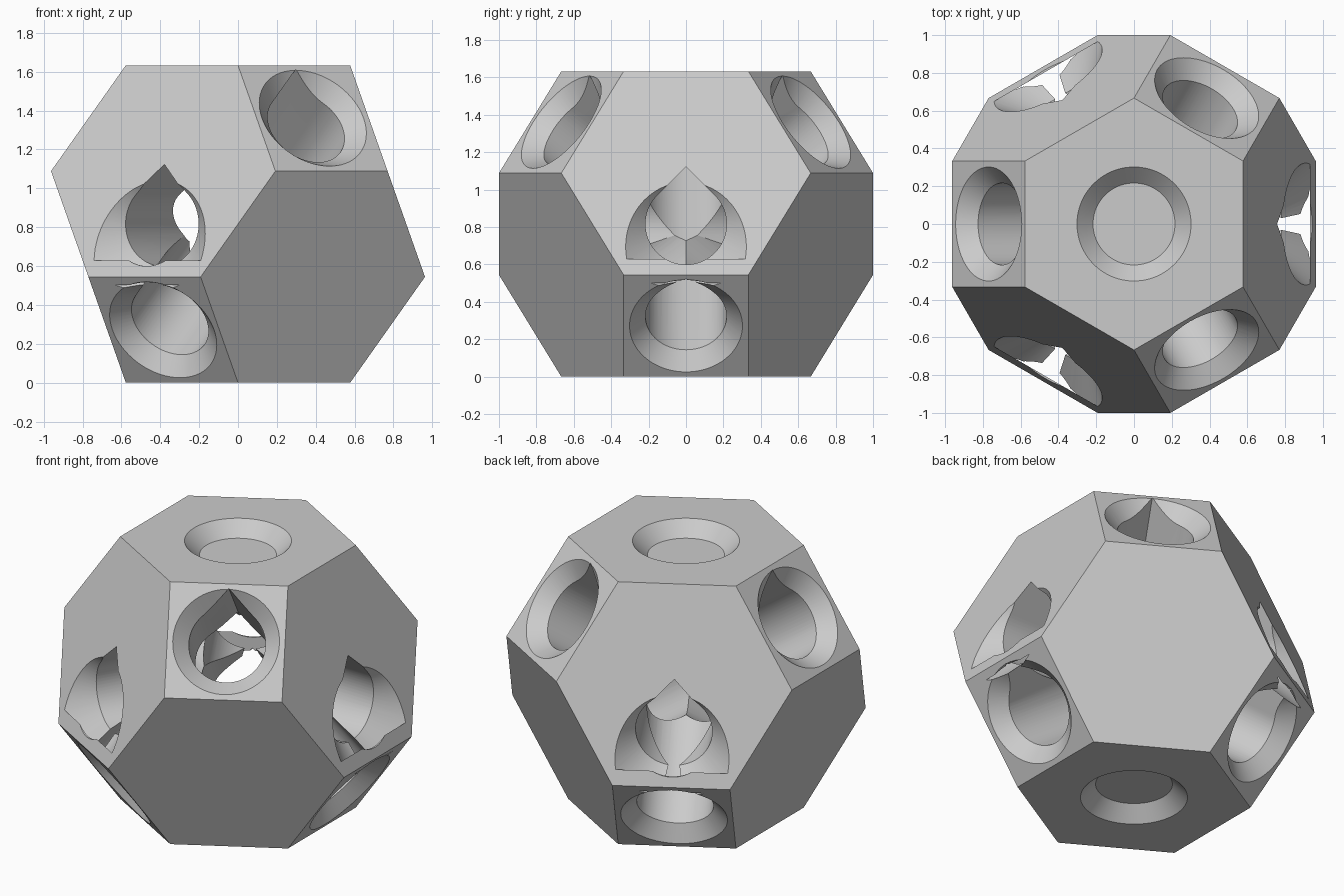
import bpy, bmesh, math
from itertools import permutations
from mathutils import Vector, Matrix

if "Cube" in bpy.data.objects:
    bpy.data.objects.remove(bpy.data.objects["Cube"])

EDGE = 2 / 3                       # edge length of the solid
MID = EDGE * math.sqrt(6) / 2      # half height, also hexagon face distance
SQUARE = EDGE * math.sqrt(2)       # square face distance
R, DEPTH, OVER = 0.217, 0.085, 0.066
CENTRE = Vector((0, 0, MID))
UP = Vector((0, 0, 1))

grey = bpy.data.materials.new("plain grey")
grey.diffuse_color = (0.6, 0.6, 0.6, 1)
grey.use_nodes = True
grey.node_tree.nodes["Principled BSDF"].inputs["Base Color"].default_value = grey.diffuse_color

cutters = bpy.data.collections.new("cutters")
bpy.context.scene.collection.children.link(cutters)


def make_object(name, bm, collection):
    bmesh.ops.recalc_face_normals(bm, faces=bm.faces)
    mesh = bpy.data.meshes.new(name)
    bm.to_mesh(mesh)
    bm.free()
    mesh.materials.append(grey)
    obj = bpy.data.objects.new(name, mesh)
    collection.objects.link(obj)
    return obj


def frame(n, up):
    """Matrix whose local z is the hole axis and local y is its upward side."""
    side = up.cross(n).normalized()
    top = n.cross(side)
    m = Matrix((side, top, n)).transposed().to_4x4()
    m.translation = CENTRE
    return m


def loft(name, rings, matrix):
    """Closed cutter between two matching rings."""
    bm = bmesh.new()
    a, b = [[bm.verts.new(matrix @ Vector(p)) for p in ring] for ring in rings]
    for i in range(len(a)):
        j = (i + 1) % len(a)
        bm.faces.new((a[i], a[j], b[j], b[i]))
    bm.faces.new(a[::-1])
    bm.faces.new(b)
    make_object(name, bm, cutters).hide_render = True


def circle(r, z, n=70):
    return [(r * math.cos(math.tau * i / n + 0.013), r * math.sin(math.tau * i / n + 0.013), z)
            for i in range(n)]


def teardrop(z, n=54):
    """Round hole with a pointed 45 degree roof."""
    angles = [math.radians(135 + 270 * i / n) for i in range(n + 1)]
    pts = [(R * math.cos(a), R * math.sin(a), z) for a in angles]
    return pts + [(0, R * math.sqrt(2), z)]


def bore(n, z0, z1):
    loft("bore_cutter", (teardrop(z0), teardrop(z1)), frame(n, UP))


def countersink(n, distance, up=UP, inset=0.04):
    """Conical recess, widening outwards at 45 degrees through the face."""
    rings = (circle(R - inset, distance - DEPTH - inset),
             circle(R + DEPTH + OVER, distance + OVER))
    loft("countersink_cutter", rings, frame(n, up))


# Truncated octahedron standing on a hexagon
z_axis = Vector((1, 1, 1)).normalized()
x_axis = Vector((-2, 1, 1)).normalized()
turn = Matrix((x_axis, z_axis.cross(x_axis), z_axis))
corners = {p for s in (1, -1) for t in (1, -1) for p in permutations((0, s, 2 * t))}
bm = bmesh.new()
for p in sorted(corners):
    bm.verts.new(turn @ Vector(p) * EDGE / math.sqrt(2) + CENTRE)
bmesh.ops.convex_hull(bm, input=bm.verts)
bmesh.ops.dissolve_limit(bm, angle_limit=0.02, verts=bm.verts, edges=bm.edges)
body = make_object("connector_body", bm, bpy.context.scene.collection)

# Shallow recesses in the top and bottom
for n in (UP, -UP):
    countersink(n, MID, Vector((0, 1, 0)), 0)

# Three bores through opposite squares, three level ones meeting in the middle
for k in range(3):
    a = k * math.tau / 3
    out = Vector((math.cos(a), math.sin(a), 0))
    low = (out * math.sqrt(2) - UP).normalized()
    countersink(low, SQUARE)
    countersink(-low, SQUARE)
    countersink(out, MID * 3 / math.sqrt(8))
    bore(low, -1.2, 1.2)
    bore(out, -0.04 - 0.007 * k, 1.2)

# Cut everything in one pass, then remove the cutters
mod = body.modifiers.new("cut", 'BOOLEAN')
mod.operation = 'DIFFERENCE'
mod.operand_type = 'COLLECTION'
mod.collection = cutters
for solver in ('MANIFOLD', 'EXACT'):
    mod.solver = solver
    bpy.context.view_layer.update()
    graph = bpy.context.evaluated_depsgraph_get()
    result = bpy.data.meshes.new_from_object(body.evaluated_get(graph))
    if len(result.polygons) > 200:
        break
body.modifiers.clear()
body.data = result
for c in list(cutters.objects):
    bpy.data.objects.remove(c, do_unlink=True)
bpy.data.collections.remove(cutters)

bpy.context.view_layer.objects.active = body
body.select_set(True)
bpy.ops.object.shade_smooth_by_angle(angle=math.radians(25))
